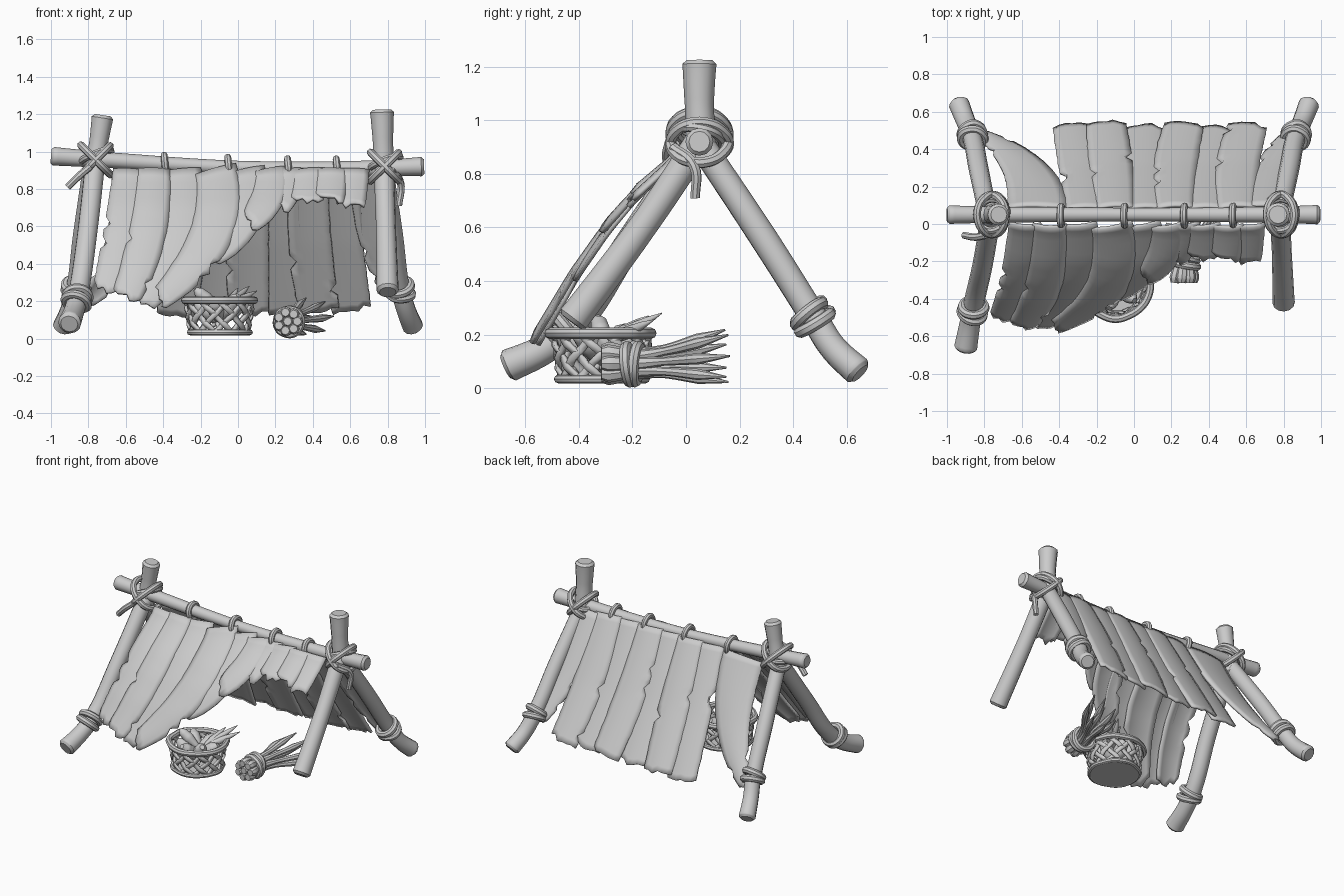
import bpy, bmesh, math, random
from mathutils import Vector

random.seed(4)
cube = bpy.data.objects.get("Cube")
if cube:
    bpy.data.objects.remove(cube, do_unlink=True)

grey = bpy.data.materials.new("plain grey")
grey.use_nodes = True
grey.diffuse_color = (0.6, 0.6, 0.6, 1)
grey.node_tree.nodes["Principled BSDF"].inputs["Base Color"].default_value = (0.6, 0.6, 0.6, 1)


def finish(name, mesh, angle=40):
    ob = bpy.data.objects.new(name, mesh)
    bpy.context.collection.objects.link(ob)
    mesh.materials.clear()
    mesh.materials.append(grey)
    bpy.ops.object.select_all(action="DESELECT")
    ob.select_set(True)
    bpy.context.view_layer.objects.active = ob
    bpy.ops.object.shade_smooth_by_angle(angle=math.radians(angle))
    return ob


def tubes(name, paths, res=4, closed=False):
    """Round tubes along smooth paths of (x, y, z, radius)."""
    cu = bpy.data.curves.new(name, "CURVE")
    cu.dimensions = "3D"
    cu.bevel_depth = 1
    cu.bevel_resolution = res
    cu.resolution_u = 6
    cu.use_fill_caps = True
    for path in paths:
        sp = cu.splines.new("BEZIER")
        sp.bezier_points.add(len(path) - 1)
        sp.use_cyclic_u = closed
        for bp, p in zip(sp.bezier_points, path):
            bp.co = p[:3]
            bp.radius = p[3]
            bp.handle_left_type = bp.handle_right_type = "AUTO"
    tmp = bpy.data.objects.new(name, cu)
    bpy.context.collection.objects.link(tmp)
    bpy.context.view_layer.update()
    mesh = bpy.data.meshes.new_from_object(tmp.evaluated_get(bpy.context.evaluated_depsgraph_get()))
    bpy.data.objects.remove(tmp)
    return finish(name, mesh)


def pole(name, path):
    """Pole with rounded-off ends."""
    def cap(a, b):
        d = (Vector(a[:3]) - Vector(b[:3])).normalized() * 0.015
        return (*(Vector(a[:3]) + d), a[3] * 0.75)
    return tubes(name, [[cap(path[0], path[1])] + path + [cap(path[-1], path[-2])]])


def ring(center, axis, rad, thick, n=10):
    """Slightly uneven closed rope path round an axis."""
    q = Vector(axis).to_track_quat("Z", "Y")
    out = []
    for i in range(n):
        a = math.tau * i / n
        r = rad * random.uniform(0.97, 1.04)
        p = Vector(center) + q @ Vector((r * math.cos(a), r * math.sin(a), 0))
        out.append((*p, thick))
    return out


def interp(table, z):
    for (z0, y0), (z1, y1) in zip(table, table[1:]):
        if z >= z1:
            break
    return y0 + (y1 - y0) * (z - z0) / (z1 - z0)


FRONT = [(0.92, 0.02), (0.86, -0.02), (0.7, -0.19), (0.58, -0.29), (0.42, -0.4), (0.17, -0.545)]
BACK = [(0.92, 0.07), (0.5, 0.3), (0.1, 0.53)]


def strip(name, slope, start, mid, end, widths, lift=0.0, slant=0.0, cols=6):
    """Torn leaf strip laid on a slope; its centre line is a quadratic curve in x and z."""
    a, b, c = map(Vector, (start, mid, end))
    side = -1 if slope is FRONT else 1
    rows = max(6, int((a - c).length * 28))
    tears = {(random.randint(4, rows - 2), random.choice((0, cols))) for _ in range(rows // 9)}
    bm = bmesh.new()
    grid = []
    ragged = [random.uniform(-0.015, 0.015) for _ in range(cols + 1)]
    for i in range(rows + 1):
        t = i / rows
        p = a * (1 - t) ** 2 + b * 2 * t * (1 - t) + c * t * t
        d = ((b - a) * (1 - t) + (c - b) * t).normalized()
        n = Vector((-d.y, d.x))
        w = widths[0] * (1 - t) ** 2 + widths[1] * 2 * t * (1 - t) + widths[2] * t * t
        row = []
        for j in range(cols + 1):
            u = j / cols - 0.5
            edge = random.uniform(0.98, 1.02) if j in (0, cols) else 1
            if (i, j) in tears:
                edge = 0.7
            q = p + n * u * w * edge
            if t > 0.8:
                q += d * (ragged[j] + slant * u - 0.08 * u * u) * (t - 0.8) / 0.2
            bulge = 0.014 * (1 - 4 * u * u) + lift * (0.4 + 0.6 * t)
            row.append(bm.verts.new((q.x, interp(slope, q.y) + side * bulge, q.y + bulge * 0.5)))
        grid.append(row)
    for r0, r1 in zip(grid, grid[1:]):
        for j in range(cols):
            bm.faces.new((r0[j], r0[j + 1], r1[j + 1], r1[j]))
    mesh = bpy.data.meshes.new(name)
    bm.to_mesh(mesh)
    bm.free()
    ob = finish(name, mesh, 35)
    sol = ob.modifiers.new("thickness", "SOLIDIFY")
    sol.thickness = 0.016
    sol.offset = 0


# Frame poles
pole("ridge_pole", [(-0.985, 0.05, 0.975, 0.05), (-0.7, 0.05, 0.955, 0.042), (0, 0.05, 0.915, 0.036),
                    (0.7, 0.05, 0.91, 0.042), (0.98, 0.05, 0.92, 0.052)])
pole("left_crown", [(0.77, 0.05, 1.21, 0.064), (0.775, 0.05, 1.05, 0.054), (0.78, 0.06, 0.86, 0.058)])
pole("right_crown", [(-0.725, 0.05, 1.18, 0.058), (-0.745, 0.05, 1.05, 0.05), (-0.775, 0.05, 0.87, 0.056)])
pole("left_front_leg", [(0.78, 0.05, 0.92, 0.055), (0.79, -0.15, 0.62, 0.053), (0.8, -0.42, 0.26, 0.06)])
pole("right_front_leg", [(-0.765, 0.05, 0.93, 0.054), (-0.81, -0.22, 0.53, 0.054),
                         (-0.855, -0.42, 0.23, 0.055), (-0.875, -0.52, 0.15, 0.055), (-0.9, -0.66, 0.085, 0.062)])
for name, s in (("left_back_leg", 1), ("right_back_leg", -1)):
    pole(name, [(s * 0.78, 0.05, 0.92, 0.05), (s * 0.83, 0.29, 0.56, 0.053),
                (s * 0.87, 0.48, 0.26, 0.052), (s * 0.9, 0.55, 0.15, 0.052), (s * 0.935, 0.64, 0.065, 0.056)])

# Crossed lashings where the poles meet, with loose ends
for name, x, z in (("left_lashing", 0.785, 0.92), ("right_lashing", -0.76, 0.955)):
    c = (x, 0.05, z)
    tubes(name, [ring(c, (1, 0, 1), 0.107, 0.021), ring(c, (-1, 0, 1), 0.105, 0.021),
                 ring((x, 0.05, z + 0.02), (-0.4, 0.2, 1), 0.085, 0.019)], 2, True)
tubes("rope_ends", [[(-0.79, -0.06, 0.92, 0.02), (-0.85, -0.07, 0.87, 0.02), (-0.91, -0.06, 0.81, 0.019)],
                    [(0.82, -0.05, 0.9, 0.02), (0.87, 0.03, 0.83, 0.02), (0.86, 0.035, 0.71, 0.018)]], 2)

# Ties along the ridge and round the legs
tubes("ridge_ties", [ring((x, 0.045, z), (1, 0, 0.1), 0.05, 0.019)
                     for x, z in ((-0.39, 0.93), (-0.05, 0.92), (0.27, 0.91), (0.53, 0.91))], 2, True)
ties = []
for c, axis in (((0.865, 0.47, 0.26), (0.05, 0.5, -0.7)), ((-0.865, 0.47, 0.27), (-0.05, 0.5, -0.7)),
                ((-0.862, -0.46, 0.21), (-0.1, -0.6, -0.6))):
    d = Vector(axis).normalized()
    for k, tilt in ((-0.02, 0.1), (0.02, -0.15)):
        ties.append(ring(Vector(c) + d * k, d + Vector((tilt, 0, tilt)), 0.062, 0.023))
tubes("leg_ties", ties, 2, True)

# Front cover: curved leaves sweeping to the right foot, short flaps to the left
front = [((-0.58, 0.9), (-0.6, 0.55), (-0.7, 0.25), (0.17, 0.22, 0.16), 0.0, 0.0),
         ((-0.45, 0.9), (-0.46, 0.5), (-0.6, 0.21), (0.18, 0.23, 0.15), 0.016, 0.0),
         ((-0.3, 0.9), (-0.26, 0.5), (-0.51, 0.19), (0.2, 0.28, 0.14), 0.0, 0.0),
         ((-0.12, 0.9), (-0.02, 0.54), (-0.42, 0.2), (0.22, 0.28, 0.12), 0.018, 0.04),
         ((0.04, 0.9), (0.1, 0.64), (-0.14, 0.44), (0.2, 0.26, 0.12), 0.0, 0.05),
         ((0.17, 0.9), (0.2, 0.74), (0.06, 0.61), (0.18, 0.2, 0.12), 0.016, 0.03),
         ((0.26, 0.9), (0.27, 0.8), (0.21, 0.71), (0.18, 0.18, 0.14), 0.0, 0.03),
         ((0.37, 0.9), (0.38, 0.8), (0.37, 0.72), (0.18, 0.18, 0.17), 0.01, 0.0),
         ((0.5, 0.9), (0.5, 0.8), (0.49, 0.73), (0.17, 0.17, 0.15), 0.02, 0.02),
         ((0.61, 0.9), (0.61, 0.8), (0.6, 0.7), (0.18, 0.17, 0.15), 0.006, 0.0)]
for i, (a, b, c, w, lift, slant) in enumerate(front):
    strip(f"front_leaf_{i + 1}", FRONT, a, b, c, w, lift, slant)

# Back cover: broad upright leaves and a tapered one at each end
tops = (-0.26, -0.1, 0.06, 0.22, 0.38, 0.55)
feet = (-0.33, -0.15, 0.06, 0.27, 0.44, 0.61)
for i, (top, foot) in enumerate(zip(tops, feet)):
    strip(f"back_leaf_{i + 1}", BACK, (top, 0.91), (top - 0.02, 0.5), (foot, 0.115 + 0.004 * i),
          (0.2, 0.25, 0.21), 0.016 * (i % 2))
strip("back_end_leaf_left", BACK, (0.69, 0.9), (0.71, 0.5), (0.83, 0.22), (0.18, 0.21, 0.09), 0.008)
strip("back_end_leaf_right", BACK, (-0.52, 0.9), (-0.5, 0.5), (-0.81, 0.19), (0.32, 0.3, 0.07), 0.0)

# Basket: lattice of slanted bands, rims and a floor
BX, BY = -0.1, -0.315
bm = bmesh.new()
for way in (-1, 1):
    for k in range(11):
        prev = None
        for i in range(9):
            t = i / 8
            r = 0.165 + 0.024 * t + 0.006 * way * math.cos(t * math.pi * 4)
            pair = []
            for off in (-0.11, 0.11):
                a = math.tau * k / 11 + way * t * 1.0 + off
                pair.append(bm.verts.new((BX + r * math.cos(a), BY + r * math.sin(a), 0.03 + 0.17 * t)))
            if prev:
                bm.faces.new((prev[0], prev[1], pair[1], pair[0]))
            prev = pair
mesh = bpy.data.meshes.new("basket_weave")
bm.to_mesh(mesh)
bm.free()
finish("basket_weave", mesh).modifiers.new("thickness", "SOLIDIFY").thickness = 0.014
tubes("basket_rims", [ring((BX, BY, z), (0, 0, 1), r, th, 16) for z, r, th in
                      ((0.034, 0.16, 0.016), (0.205, 0.186, 0.021))], 2, True)
tubes("basket_floor", [[(BX, BY, 0.02, 0.16), (BX, BY, 0.04, 0.16)]], 6)


def spindle(p, q, r):
    """Pointed root or leaf from p to q."""
    p, q = Vector(p), Vector(q)
    return [(*p.lerp(q, t), r * k) for t, k in ((0, 0.35), (0.15, 0.85), (0.4, 1), (0.75, 0.6), (1, 0.08))]


# Roots and leaves in the basket
roots = []
for k in range(6):
    a = math.tau * k / 6 + 0.3
    c, s = math.cos(a), math.sin(a)
    roots.append(spindle((BX + 0.14 * c, BY + 0.14 * s, 0.2 + 0.015 * (k % 3)), (BX - 0.05 * c, BY - 0.05 * s, 0.06), 0.046))
roots.append(spindle((-0.23, -0.33, 0.265), (-0.08, -0.3, 0.14), 0.036))
for x, y, z in ((0.1, -0.12, 0.255), (0.06, -0.09, 0.28), (0.0, -0.14, 0.27)):
    roots.append(spindle((-0.06, -0.3, 0.17), (x, y, z), 0.024))
tubes("basket_roots", roots, 3)

# Tied bundle of stalks lying on the ground, leaves fanned out behind
stalks = []
for k in range(8):
    a = math.tau * k / 7
    r = 1 if k < 7 else 0
    c, s = r * math.cos(a), r * math.sin(a)
    reach = random.uniform(0.85, 1.0)
    stalks.append([(0.265 + 0.052 * c, -0.315, 0.092 + 0.05 * s, 0.022),
                   (0.267 + 0.05 * c, -0.29, 0.092 + 0.05 * s, 0.032),
                   (0.275 + 0.036 * c, -0.2, 0.092 + 0.036 * s, 0.026),
                   (0.31 + 0.055 * c, -0.08, 0.1 + 0.048 * s, 0.016),
                   (0.35 + 0.1 * c, 0.05 * reach, 0.11 + 0.075 * s, 0.021),
                   (0.39 + 0.12 * c, 0.17 * reach, 0.12 + 0.1 * s, 0.004)])
tubes("stalk_bundle", stalks, 2)
tubes("bundle_tie", [ring((0.272, y, 0.09), (0.2, 1, t), 0.066, 0.021)
                     for y, t in ((-0.215, 0.1), (-0.185, -0.1))], 2, True)
